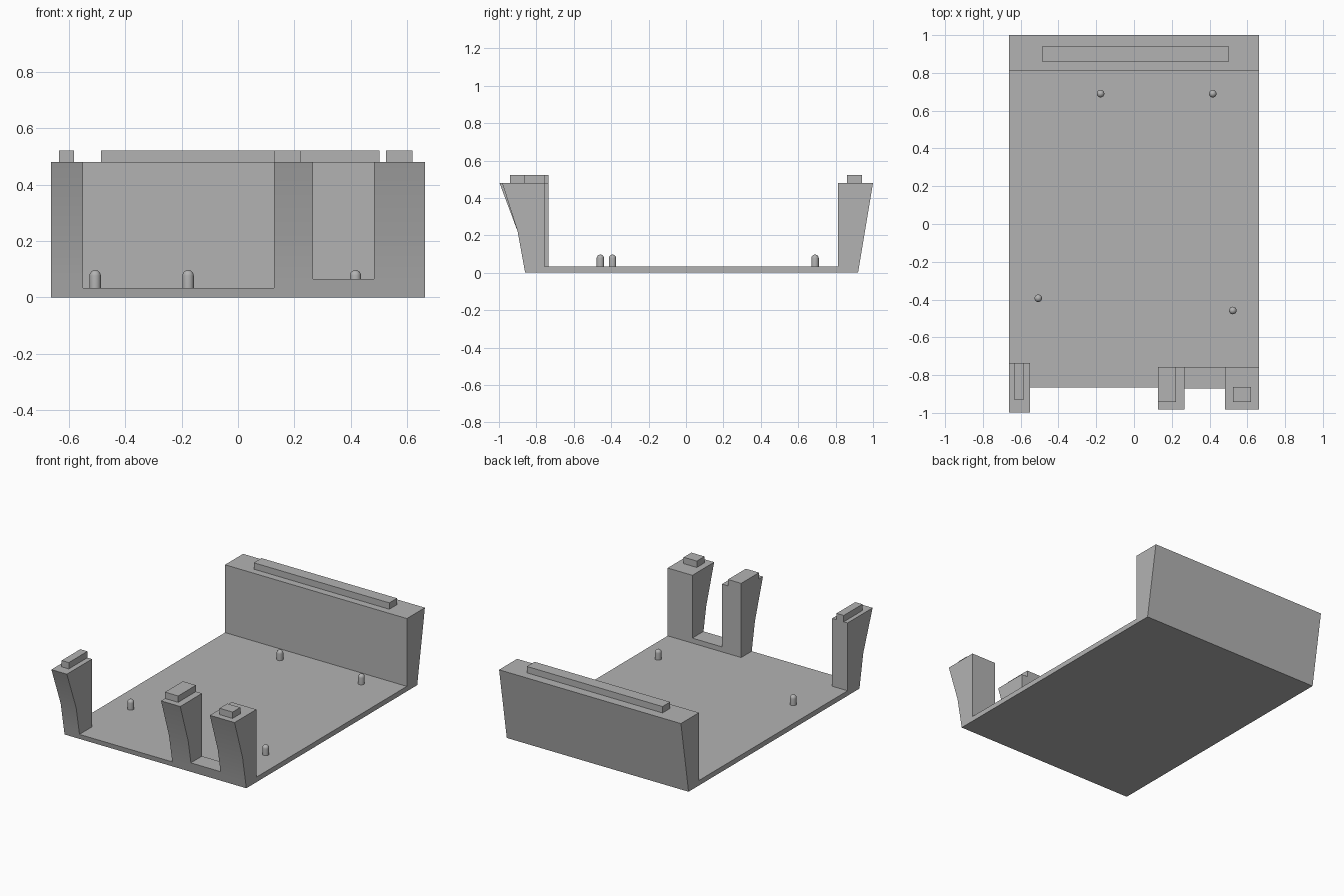
import bpy, bmesh, math
from mathutils import Matrix

cube = bpy.data.objects.get("Cube")
if cube:
    bpy.data.objects.remove(cube)

grey = bpy.data.materials.new("plain_grey")
grey.use_nodes = True
colour = (0.45, 0.45, 0.45, 1)
grey.diffuse_color = colour
grey.node_tree.nodes["Principled BSDF"].inputs["Base Color"].default_value = colour


def finish(name, bm):
    """Turn a bmesh into a grey object, smooth with sharp edges kept."""
    bmesh.ops.recalc_face_normals(bm, faces=bm.faces)
    mesh = bpy.data.meshes.new(name)
    bm.to_mesh(mesh)
    bm.free()
    mesh.materials.append(grey)
    obj = bpy.data.objects.new(name, mesh)
    bpy.context.collection.objects.link(obj)
    bpy.ops.object.select_all(action="DESELECT")
    obj.select_set(True)
    bpy.context.view_layer.objects.active = obj
    bpy.ops.object.shade_smooth_by_angle(angle=math.radians(30))
    return obj


def extrude_x(name, profile, x0, x1):
    """Extrude a (y, z) side profile from x0 to x1."""
    bm = bmesh.new()
    face = bm.faces.new([bm.verts.new((x0, y, z)) for y, z in profile])
    moved = bmesh.ops.extrude_face_region(bm, geom=[face], use_keep_orig=True)["geom"]
    verts = [v for v in moved if isinstance(v, bmesh.types.BMVert)]
    bmesh.ops.translate(bm, verts=verts, vec=(x1 - x0, 0, 0))
    return finish(name, bm)


def block(name, x0, x1, y0, y1, z0, z1):
    return extrude_x(name, [(y0, z0), (y1, z0), (y1, z1), (y0, z1)], x0, x1)


FLOOR, RIM, TAB = 0.033, 0.48, 0.522

# Floor and leaning back wall share one L-shaped profile
extrude_x("tray_floor_and_back_wall",
          [(-0.86, 0), (0.92, 0), (1, RIM), (0.812, RIM), (0.812, FLOOR), (-0.866, FLOOR)],
          -0.663, 0.663)
block("back_wall_ridge", -0.487, 0.502, 0.86, 0.94, RIM, TAB)

# Front posts flare outward towards the top
for name, x0, x1, back, tip in [("right_post", -0.663, -0.55, -0.736, -0.997),
                                ("middle_post", 0.127, 0.267, -0.756, -0.983),
                                ("left_post", 0.483, 0.663, -0.756, -0.983)]:
    extrude_x(name, [(back, FLOOR), (back, RIM), (tip, RIM), (-0.9, 0.22), (-0.866, FLOOR)], x0, x1)

# Raised sill joining the two close posts
extrude_x("post_sill", [(-0.756, FLOOR), (-0.756, 0.066), (-0.872, 0.066), (-0.866, FLOOR)],
          0.267, 0.483)

# Locating tabs on the posts
block("right_tab", -0.635, -0.583, -0.93, -0.736, RIM, TAB)
block("middle_tab", 0.127, 0.223, -0.942, -0.756, RIM, TAB)
block("left_tab", 0.525, 0.62, -0.942, -0.862, RIM, TAB)

# Round-topped pegs on the floor
R, SHOULDER = 0.02, 0.077
for i, (x, y) in enumerate([(-0.177, 0.69), (0.417, 0.69), (-0.507, -0.393), (0.523, -0.458)], 1):
    bm = bmesh.new()
    bmesh.ops.create_uvsphere(bm, u_segments=24, v_segments=12, radius=R)
    bmesh.ops.delete(bm, geom=[v for v in bm.verts if v.co.z < -0.001], context="VERTS")
    rim = [e for e in bm.edges if e.is_boundary]
    wall = bmesh.ops.extrude_edge_only(bm, edges=rim)["geom"]
    low = [v for v in wall if isinstance(v, bmesh.types.BMVert)]
    bmesh.ops.translate(bm, verts=low, vec=(0, 0, FLOOR - SHOULDER))
    bmesh.ops.transform(bm, matrix=Matrix.Translation((x, y, SHOULDER)), verts=bm.verts)
    finish(f"floor_peg_{i}", bm)
